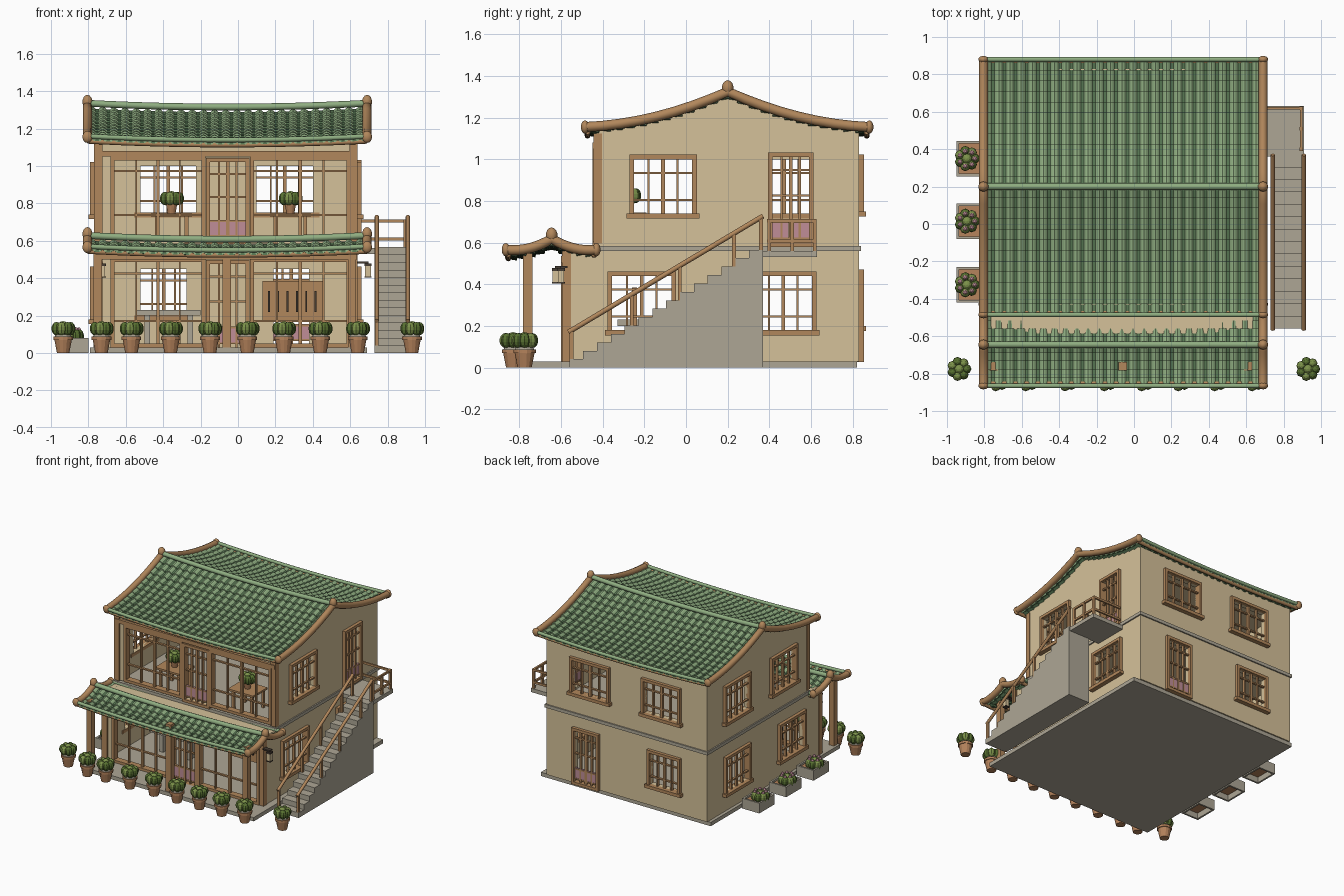
import bpy, bmesh, math
from mathutils import Matrix, Vector

cube = bpy.data.objects.get("Cube")
if cube:
    bpy.data.objects.remove(cube)


def material(name, *rgb):
    m = bpy.data.materials.new(name)
    m.use_nodes = True
    col = [(c / 255) ** 2.2 for c in rgb] + [1]
    m.diffuse_color = col
    m.node_tree.nodes["Principled BSDF"].inputs["Base Color"].default_value = col
    return m


CREAM = material("cream plaster", 212, 192, 152)
WOOD = material("warm wood", 176, 134, 92)
STONE = material("grey stone", 172, 165, 148)
TILE = material("roof green", 142, 172, 128)
TILE_DARK = material("deep roof green", 88, 118, 84)
LEAF = material("leaf green", 88, 112, 52)
LEAF_LIGHT = material("light leaf green", 124, 146, 76)
CLAY = material("terracotta", 180, 130, 92)
PINK = material("dusty pink", 190, 140, 150)
DARK = material("dark metal", 72, 62, 54)


def finish(name, bm, *mats, smooth=False):
    me = bpy.data.meshes.new(name)
    bm.to_mesh(me)
    bm.free()
    for m in mats:
        me.materials.append(m)
    for p in me.polygons:
        p.use_smooth = smooth
    ob = bpy.data.objects.new(name, me)
    bpy.context.collection.objects.link(ob)
    return ob


def boxes(name, mat, *specs):
    # each spec is x0, x1, y0, y1, z0, z1
    bm = bmesh.new()
    for x0, x1, y0, y1, z0, z1 in specs:
        mid = Matrix.Translation(((x0 + x1) / 2, (y0 + y1) / 2, (z0 + z1) / 2))
        bmesh.ops.create_cube(bm, size=1, matrix=mid @ Matrix.Diagonal((x1 - x0, y1 - y0, z1 - z0, 1)))
    return finish(name, bm, mat)


def slab(axis, p, depth, u0, u1, z0, z1):
    a, b = p - depth / 2, p + depth / 2
    return (a, b, u0, u1, z0, z1) if axis == "x" else (u0, u1, a, b, z0, z1)


def tube(name, mat, pts, r):
    cu = bpy.data.curves.new(name, "CURVE")
    cu.dimensions = "3D"
    cu.bevel_depth, cu.bevel_resolution, cu.use_fill_caps = r, 2, True
    sp = cu.splines.new("POLY")
    sp.points.add(len(pts) - 1)
    for q, p in zip(sp.points, pts):
        q.co = (*p, 1)
    sp.use_smooth = True
    cu.materials.append(mat)
    ob = bpy.data.objects.new(name, cu)
    bpy.context.collection.objects.link(ob)
    bpy.ops.object.select_all(action="DESELECT")
    ob.select_set(True)
    bpy.context.view_layer.objects.active = ob
    bpy.ops.object.convert(target="MESH")


def ball(bm, c, sx, sy, sz, mat=0, seg=10):
    m = Matrix.Translation(c) @ Matrix.Diagonal((sx, sy, sz, 1))
    res = bmesh.ops.create_uvsphere(bm, u_segments=seg, v_segments=7, radius=1, matrix=m)
    for f in {f for v in res["verts"] for f in v.link_faces}:
        f.material_index = mat


def wall(name, axis, p, u, z, holes):
    # flat grid with openings left out, then thickened
    us = sorted({*u, *[h[0] for h in holes], *[h[1] for h in holes]})
    zs = sorted({*z, *[h[2] for h in holes], *[h[3] for h in holes]})
    bm = bmesh.new()
    grid = [[bm.verts.new((p, a, b) if axis == "x" else (a, p, b)) for a in us] for b in zs]
    for i in range(len(zs) - 1):
        for j in range(len(us) - 1):
            a, b = (us[j] + us[j + 1]) / 2, (zs[i] + zs[i + 1]) / 2
            if not any(h[0] < a < h[1] and h[2] < b < h[3] for h in holes):
                bm.faces.new((grid[i][j], grid[i][j + 1], grid[i + 1][j + 1], grid[i + 1][j]))
    s = finish(name, bm, CREAM).modifiers.new("thickness", "SOLIDIFY")
    s.thickness, s.offset = 0.03, 0


def lattice(name, axis, p, u0, u1, z0, z1, nv=3, rows=(0.25, 0.75), sill=True, w=0.022):
    s = [slab(axis, p, 0.05, a, b, c, d) for a, b, c, d in (
        (u0 - w, u0, z0 - w, z1 + w), (u1, u1 + w, z0 - w, z1 + w), (u0, u1, z1, z1 + w), (u0, u1, z0 - w, z0))]
    if sill:
        s.append(slab(axis, p, 0.07, u0 - 0.035, u1 + 0.035, z0 - 0.025, z0))
    for i in range(1, nv + 1):
        c = u0 + (u1 - u0) * i / (nv + 1)
        t = 0.009 if nv % 2 and i == (nv + 1) // 2 else 0.005
        s.append(slab(axis, p, 0.02, c - t, c + t, z0, z1))
    for k in rows:
        c = z0 + (z1 - z0) * k
        s.append(slab(axis, p, 0.018, u0, u1, c - 0.005, c + 0.005))
    boxes(name, WOOD, *s)


def door(name, axis, p, u0, u1, z0, z1):
    lattice(name, axis, p, u0, u1, z0, z1, 3, (0.05, 0.24, 0.55, 0.85), False)
    mid = (u0 + u1) / 2
    boxes(name + "_panel", PINK, *[slab(axis, p, 0.012, a, b, z0 + 0.02, z0 + 0.105)
                                  for a, b in ((u0, mid - 0.01), (mid + 0.01, u1))])


# Ground slab, floors and trims
XL, XR, YB = -0.765, 0.635, 0.83
boxes("ground_slab", STONE, (-0.79, 0.69, -0.79, YB - 0.01, 0, 0.03))
boxes("upper_floor", CREAM, (XL + 0.01, XR - 0.01, -0.585, YB - 0.01, 0.53, 0.562))
boxes("floor_trim", STONE, (XL - 0.01, XR + 0.01, -0.44, YB + 0.01, 0.56, 0.585))
boxes("ceiling", CREAM, (XL + 0.02, XR - 0.02, -0.42, YB - 0.02, 1.1, 1.12))

# Walls with their windows and doors, two storeys
side_low = [(-0.355, -0.07, 0.18, 0.44), (0.33, 0.605, 0.18, 0.44)]
side_up = [(-0.25, 0.03, 0.74, 1.0), (0.33, 0.61, 0.74, 1.0)]
balcony_door = (0.415, 0.59, 0.6, 1.01)
back_up = [(-0.52, -0.225, 0.75, 1.0), (0.1, 0.4, 0.75, 1.0)]
back_low = [(-0.52, -0.275, 0.2, 0.45), (0.19, 0.38, 0.05, 0.45)]
LOW, UP = (0.03, 0.56), (0.585, 1.125)
for side, p, o in (("right", XL, 1), ("left", XR, -1)):
    ups = side_up if side == "right" else [side_up[0], balcony_door]
    wall(side + "_lower_wall", "x", p + 0.015 * o, (-0.58, YB), LOW, side_low)
    wall(side + "_upper_wall", "x", p + 0.015 * o, (-0.43, YB), UP, ups)
    for i, h in enumerate(side_low + ups):
        make = door if h == balcony_door else lattice
        make(f"{side}_opening_{i}", "x", p, *h)
for n, zr, holes in (("lower", LOW, back_low), ("upper", UP, back_up)):
    wall(f"back_{n}_wall", "y", YB - 0.015, (XL, XR), zr, holes)
    for i, h in enumerate(holes):
        make = door if h[2] < 0.1 else lattice
        make(f"back_{n}_opening_{i}", "y", YB, *h)

# Open shop front on each storey
for n, y, z0, z1, top in (("lower", -0.575, 0.05, 0.485, 0.56), ("upper", -0.425, 0.625, 1.03, 1.125)):
    wall(f"front_{n}_wall", "y", y + 0.01, (XL, XR), (z0 - 0.03, top), [(-0.675, 0.6, z0 - 0.02, z1 + 0.015)])
    lattice(f"front_{n}_screen_right", "y", y, -0.66, -0.195, z0, z1, 3, (0.28, 0.86), False)
    lattice(f"front_{n}_screen_left", "y", y, 0.085, 0.58, z0, z1, 3, (0.28, 0.86), False)
    door(f"front_{n}_door", "y", y, -0.15, 0.04, z0 - 0.02, z1 - 0.01)
    boxes(f"front_{n}_posts", WOOD, *[(x - 0.02, x + 0.025, y - 0.02, y + 0.022, z0 - 0.03, top)
                                     for x in (XL + 0.015, XR - 0.02)],
          (XL, XR, y - 0.025, y + 0.015, z1 + 0.02, z1 + 0.05))

# Porch posts and beam
boxes("porch_posts", WOOD, *[(x - 0.022, x + 0.022, -0.782, -0.738, 0.03, 0.56) for x in (-0.75, -0.06, 0.61)])
boxes("porch_beam", WOOD, (XL, XR, -0.775, -0.745, 0.5, 0.535))


# Tiled roofs with curved slopes, rakes, ridge and finials
RX0, RX1 = -0.805, 0.69


def tiled_roof(name, yr, slopes, f, rows, cols=25):
    def sag(x):
        return -0.02 * (1 - ((x - (RX0 + RX1) / 2) / ((RX1 - RX0) / 2)) ** 2)
    w = (RX1 - RX0) / cols
    cross = [(RX0 + w * (i + 0.74 * k / 4), 0.013 * math.sin(math.pi * k / 4)) for i in range(cols) for k in range(5)]
    steps = [(t / rows, h) for r in range(rows) for t, h in ((r, 0), (r + 1, 0.009))]
    line = [RX0 + (RX1 - RX0) * i / 16 for i in range(17)]
    for s, d in slopes:
        tag = name + ("_back" if s > 0 else "_front")
        bm = bmesh.new()
        g = [[bm.verts.new((x, yr + s * t * d, f(t) + h + k - 0.018 + sag(x))) for x, k in cross] for t, h in steps]
        for a, b in zip(g, g[1:]):
            for j in range(len(cross) - 1):
                q = (a[j], a[j + 1], b[j + 1], b[j])
                face = bm.faces.new(q if s > 0 else q[::-1])
                face.material_index = int(j % 5 == 4)
        m = finish(tag + "_tiles", bm, TILE, TILE_DARK).modifiers.new("thickness", "SOLIDIFY")
        m.thickness, m.offset, m.material_offset = 0.015, -1, 1
        tube(tag + "_eave", TILE, [(x, yr + s * d, f(1) + 0.004 + sag(x)) for x in line], 0.013)
        tube(tag + "_fascia", WOOD, [(x, yr + s * (d - 0.012), f(1) - 0.022 + sag(x)) for x in line], 0.014)
    tube(name + "_ridge", TILE, [(x, yr, f(0) + 0.01 + sag(x)) for x in line], 0.018)
    for x in (RX0, RX1):
        (s0, d0), (s1, d1) = slopes
        path = [(x, yr + s0 * d0 * t / 8, f(t / 8)) for t in range(8, 0, -1)]
        path += [(x, yr + s1 * d1 * t / 8, f(t / 8)) for t in range(9)]
        tube(name + "_rake", WOOD, path, 0.024)
        bm = bmesh.new()
        ball(bm, (x, yr, f(0) + 0.018), 0.028, 0.028, 0.037)
        for s, d in slopes:
            ball(bm, (x, yr + s * d, f(1)), 0.028, 0.02, 0.032)
        finish(name + "_finials", bm, WOOD, smooth=True)


def main_curve(t):
    return 1.325 - 0.31 * t + 0.14 * t * t


tiled_roof("main_roof", 0.2, ((-1, 0.685), (1, 0.68)), main_curve, 12)
tiled_roof("porch_roof", -0.645, ((-1, 0.22), (1, 0.215)), lambda t: 0.618 - 0.13 * t + 0.078 * t * t, 5)

# Gable walls under the main roof
for n, x in (("right", XL + 0.015), ("left", XR - 0.015)):
    bm = bmesh.new()
    ys = [-0.43 + 1.26 * i / 20 for i in range(21)]
    top = [bm.verts.new((x, y, main_curve(abs(y - 0.2) / 0.685) - 0.025)) for y in ys]
    low = [bm.verts.new((x, y, 1.12)) for y in ys]
    for i in range(20):
        bm.faces.new((low[i], low[i + 1], top[i + 1], top[i]))
    m = finish(n + "_gable", bm, CREAM).modifiers.new("thickness", "SOLIDIFY")
    m.thickness, m.offset = 0.03, 0

# Outside stair, landing and railings
RUN, RISE, Y0 = 0.0664, 0.0404, -0.56
boxes("stairs", STONE, *[(0.73, 0.92, Y0 + i * RUN, Y0 + (i + 1) * RUN, 0, RISE * (i + 1)) for i in range(14)])
boxes("landing", STONE, (XR, 0.91, 0.36, 0.63, 0.53, 0.56))
for x in (0.742, 0.908):
    tube("stair_handrail", WOOD, [(x, -0.565, 0.17), (x, 0.37, 0.728)], 0.012)
    boxes("stair_balusters", WOOD, *[
        (x - 0.009, x + 0.009, y - 0.009, y + 0.009, RISE * int((y - Y0) / RUN), 0.17 + (y + 0.56) * 0.597)
        for y in (-0.55, -0.26, -0.03, 0.23, 0.36)])
boxes("landing_railing", WOOD, *[(0.885, 0.903, y - 0.009, y + 0.009, 0.56, 0.71) for y in (0.4, 0.51, 0.618)],
      *[(0.887, 0.901, 0.39, 0.627, z, z + 0.016) for z in (0.6, 0.697)],
      *[(0.65, 0.9, 0.611, 0.625, z, z + 0.016) for z in (0.6, 0.697)])


# Potted plants
def bush(name, x, y, z, r, flowers=False):
    bm = bmesh.new()
    for i in range(7):
        a = i * math.tau / 7
        c = Vector((x + 0.6 * r * math.cos(a), y + 0.6 * r * math.sin(a), z))
        ball(bm, c, r * 0.42, r * 0.42, r * 0.55, i % 2, 8)
        if flowers:
            ball(bm, c + Vector((0, 0, r * 0.5)), r * 0.2, r * 0.2, r * 0.2, 2, 6)
    ball(bm, (x, y, z + 0.12 * r), r * 0.45, r * 0.45, r * 0.5, 1, 8)
    finish(name, bm, LEAF, LEAF_LIGHT, PINK)


def pot(name, x, y, z, k=1.0):
    for part, mat, r0, r1, z0, z1 in (("_body", CLAY, 0.034, 0.048, 0, 0.072), ("_rim", CLAY, 0.054, 0.054, 0.07, 0.088),
                                      ("_collar", STONE, 0.046, 0.042, 0.086, 0.1)):
        bm = bmesh.new()
        bmesh.ops.create_cone(bm, cap_ends=True, segments=14, radius1=r0 * k, radius2=r1 * k, depth=(z1 - z0) * k,
                              matrix=Matrix.Translation((x, y, z + k * (z0 + z1) / 2)))
        finish(name + part, bm, mat)
    bush(name + "_plant", x, y, z + 0.13 * k, 0.065)


for i, x in enumerate((-0.73, -0.57, -0.36, -0.15, 0.05, 0.245, 0.44, 0.64)):
    pot(f"porch_pot_{i}", x, -0.83, 0)
for x in (-0.935, 0.93):
    pot("corner_pot", x, -0.775, 0)

# Flower troughs along the right side
for y in (0.35, 0.015, -0.325):
    a, b, c, d = -0.95, -0.8, y - 0.095, y + 0.095
    boxes("trough", STONE, (a, b, c, c + 0.014, 0, 0.08), (a, b, d - 0.014, d, 0, 0.08),
          (a, a + 0.014, c, d, 0, 0.08), (b - 0.014, b, c, d, 0, 0.08))
    boxes("trough_soil", CLAY, (a + 0.01, b - 0.01, c + 0.01, d - 0.01, 0.045, 0.065))
    bush("trough_flowers", -0.893, y, 0.09, 0.068, True)

# Furniture inside and wall lanterns
for x in (-0.355, 0.28):
    boxes("upper_table", WOOD, (x - 0.11, x + 0.11, -0.37, -0.19, 0.73, 0.745),
          *[(x + i - 0.01, x + i + 0.01, -0.28 + j, -0.26 + j, 0.585, 0.73) for i in (-0.08, 0.08) for j in (-0.07, 0.07)])
    pot("table_pot", x, -0.28, 0.745, 0.62)
boxes("lower_table", STONE, (-0.54, -0.2, -0.33, -0.13, 0.2, 0.23),
      *[(x, x + 0.03, -0.26, -0.2, 0.03, 0.2) for x in (-0.5, -0.27)])
boxes("rack_board", WOOD, (0.13, 0.46, -0.26, -0.235, 0.175, 0.385), (0.13, 0.46, -0.26, -0.12, 0.165, 0.18))
boxes("rack_hooks", DARK, *[(0.16 + i * 0.05, 0.17 + i * 0.05, -0.27, -0.26, 0.22, 0.33) for i in range(6)])
for x, y in ((-0.725, -0.625), (0.695, -0.6)):
    boxes("lantern_body", CREAM, (x - 0.015, x + 0.015, y - 0.015, y + 0.015, 0.41, 0.465))
    boxes("lantern_frame", DARK, (x - 0.018, x + 0.018, y - 0.018, y + 0.018, 0.465, 0.478),
          (x - 0.018, x + 0.018, y - 0.018, y + 0.018, 0.403, 0.41), (x - 0.06 * (x > 0), x + 0.004, y - 0.004, y + 0.03, 0.478, 0.488))
